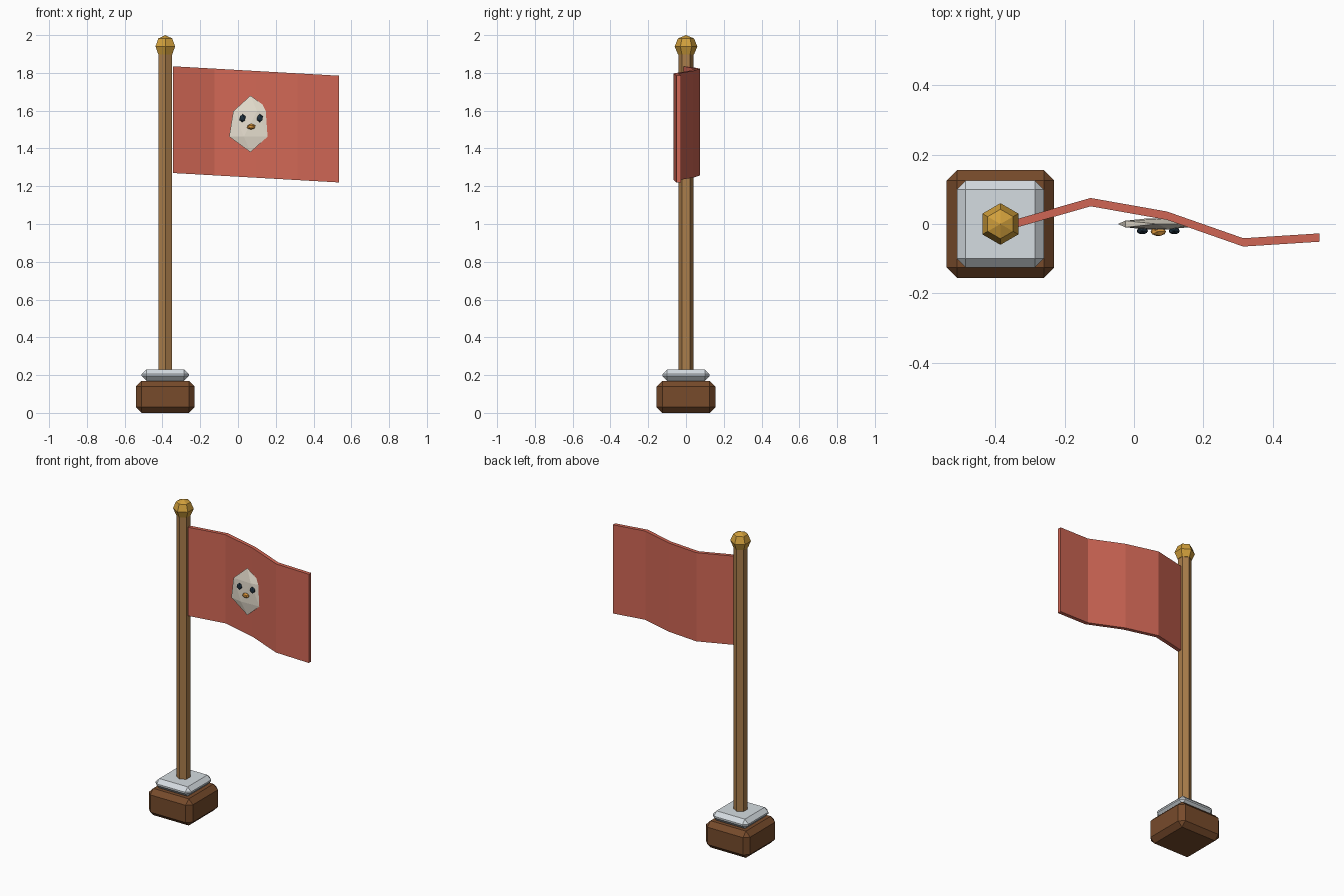
import bpy, bmesh
from mathutils import Matrix, Vector

if "Cube" in bpy.data.objects:
    bpy.data.objects.remove(bpy.data.objects["Cube"])

PX = -0.385  # pole centre


def finish(name, bm, colour):
    bmesh.ops.recalc_face_normals(bm, faces=bm.faces)
    me = bpy.data.meshes.new(name)
    bm.to_mesh(me)
    bm.free()
    ob = bpy.data.objects.new(name, me)
    bpy.context.collection.objects.link(ob)
    mat = bpy.data.materials.new(name + "_colour")
    mat.diffuse_color = [(c / 255) ** 2.2 for c in colour] + [1]
    mat.use_nodes = True
    mat.node_tree.nodes["Principled BSDF"].inputs["Base Color"].default_value = mat.diffuse_color
    me.materials.append(mat)
    return ob


def place(loc, scale=(1, 1, 1)):
    return Matrix.Translation(loc) @ Matrix.Diagonal(Vector((*scale, 1)))


def chamfered_box(name, size, z0, z1, chamfer, colour):
    bm = bmesh.new()
    bmesh.ops.create_cube(bm, size=1, matrix=place((PX, 0, (z0 + z1) / 2), (size, size, z1 - z0)))
    bmesh.ops.bevel(bm, geom=bm.edges[:], offset=chamfer, segments=1, affect='EDGES', profile=0.5)
    finish(name, bm, colour)


def faceted_blob(name, loc, scale, colour):
    bm = bmesh.new()
    bmesh.ops.create_icosphere(bm, subdivisions=1, radius=1, matrix=place(loc, scale))
    finish(name, bm, colour)


# Stand
chamfered_box("base", 0.31, 0, 0.17, 0.03, (118, 76, 47))
chamfered_box("base_plate", 0.25, 0.17, 0.23, 0.025, (212, 219, 224))

# Hexagonal pole and its finial
bm = bmesh.new()
bmesh.ops.create_cone(bm, cap_ends=True, segments=6, radius1=0.04, radius2=0.04, depth=1.7,
                      matrix=place((PX, 0, 1.05)))
finish("pole", bm, (168, 124, 76))
bm = bmesh.new()
bmesh.ops.create_uvsphere(bm, u_segments=6, v_segments=4, radius=0.06, matrix=place((PX, 0, 1.94)))
finish("finial", bm, (208, 158, 62))

# Waving flag: rectangular sections joined along the wave
bm = bmesh.new()
sections = []
for i, y in enumerate((0.0, 0.063, 0.024, -0.053, -0.039)):
    x, drop = -0.345 + 0.22 * i, 0.0125 * i
    sections.append([bm.verts.new((x, y + dy, z - drop)) for dy, z in
                     ((-0.012, 1.27), (0.012, 1.27), (0.012, 1.835), (-0.012, 1.835))])
for a, b in zip(sections, sections[1:]):
    for k in range(4):
        n = (k + 1) % 4
        bm.faces.new((a[k], a[n], b[n], b[k]))
bm.faces.new(sections[0])
bm.faces.new(sections[-1])
finish("flag", bm, (208, 103, 86))

# Bird face emblem
faceted_blob("emblem_head", (0.066, 0, 1.53), (0.126, 0.018, 0.15), (232, 224, 208))
for side, x in (("left", 0.024), ("right", 0.116)):
    faceted_blob("emblem_eye_" + side, (x, -0.02, 1.56), (0.018, 0.011, 0.022), (36, 52, 64))
faceted_blob("emblem_beak", (0.07, -0.022, 1.515), (0.025, 0.014, 0.016), (220, 150, 62))
